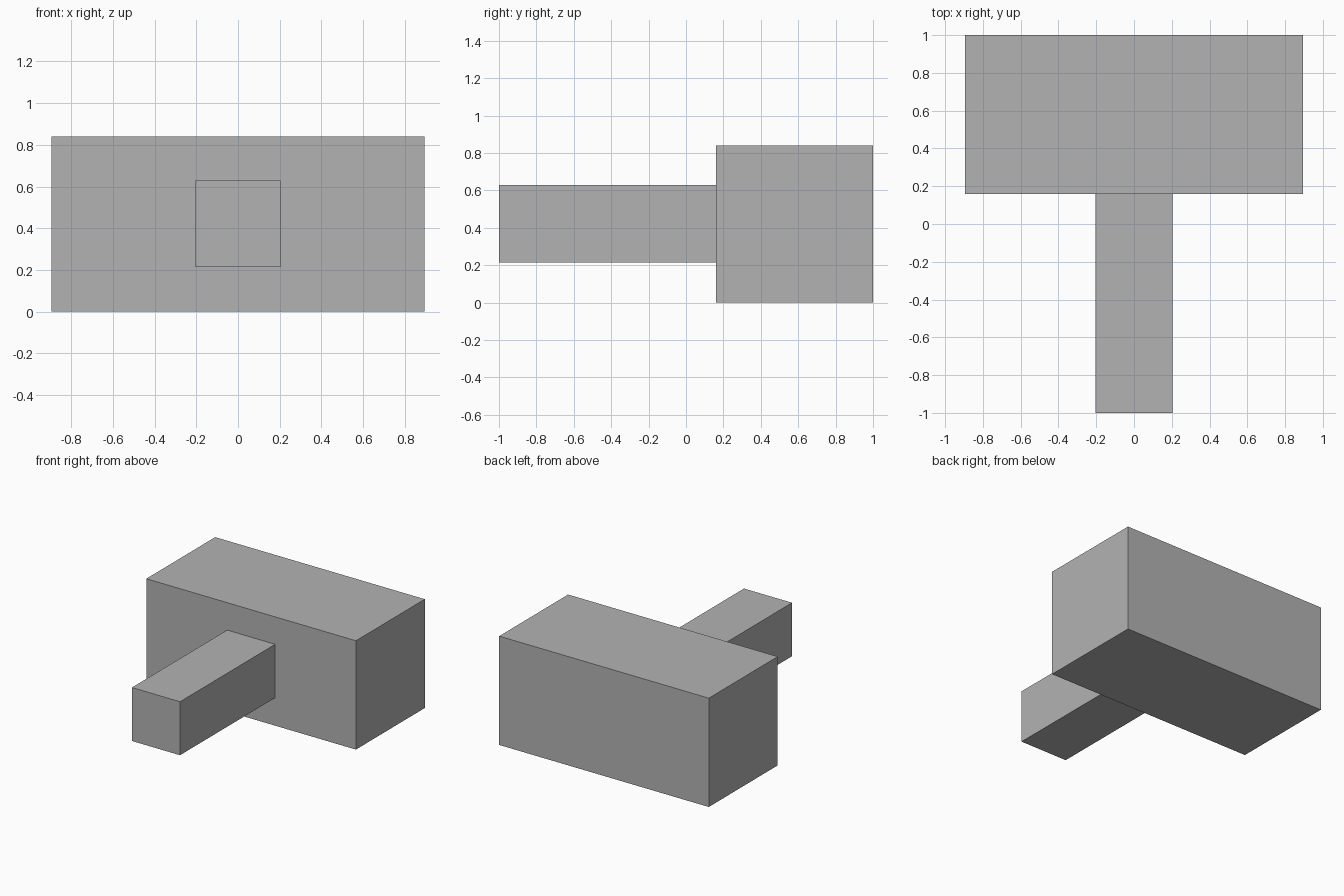
import bpy

old = bpy.data.objects.get("Cube")
if old:
    bpy.data.objects.remove(old, do_unlink=True)

# Plain grey for the whole model
grey = bpy.data.materials.new("plain_grey")
grey.use_nodes = True
colour = (0.45, 0.45, 0.45, 1)
grey.diffuse_color = colour
grey.node_tree.nodes["Principled BSDF"].inputs["Base Color"].default_value = colour


def box(name, low, high):
    """Flat-faced box between two opposite corners."""
    centre = [(a + b) / 2 for a, b in zip(low, high)]
    bpy.ops.mesh.primitive_cube_add(size=1, location=centre)
    obj = bpy.context.object
    obj.name = name
    obj.scale = [b - a for a, b in zip(low, high)]
    bpy.ops.object.transform_apply(location=False, rotation=False, scale=True)
    obj.data.materials.append(grey)
    return obj


# Wide block at the back
box("head_block", (-0.895, 0.16, 0), (0.895, 1, 0.84))

# Square bar reaching forward from the middle of the block
bar = box("handle_bar", (-0.205, -1, 0.215), (0.205, 0.16, 0.628))
